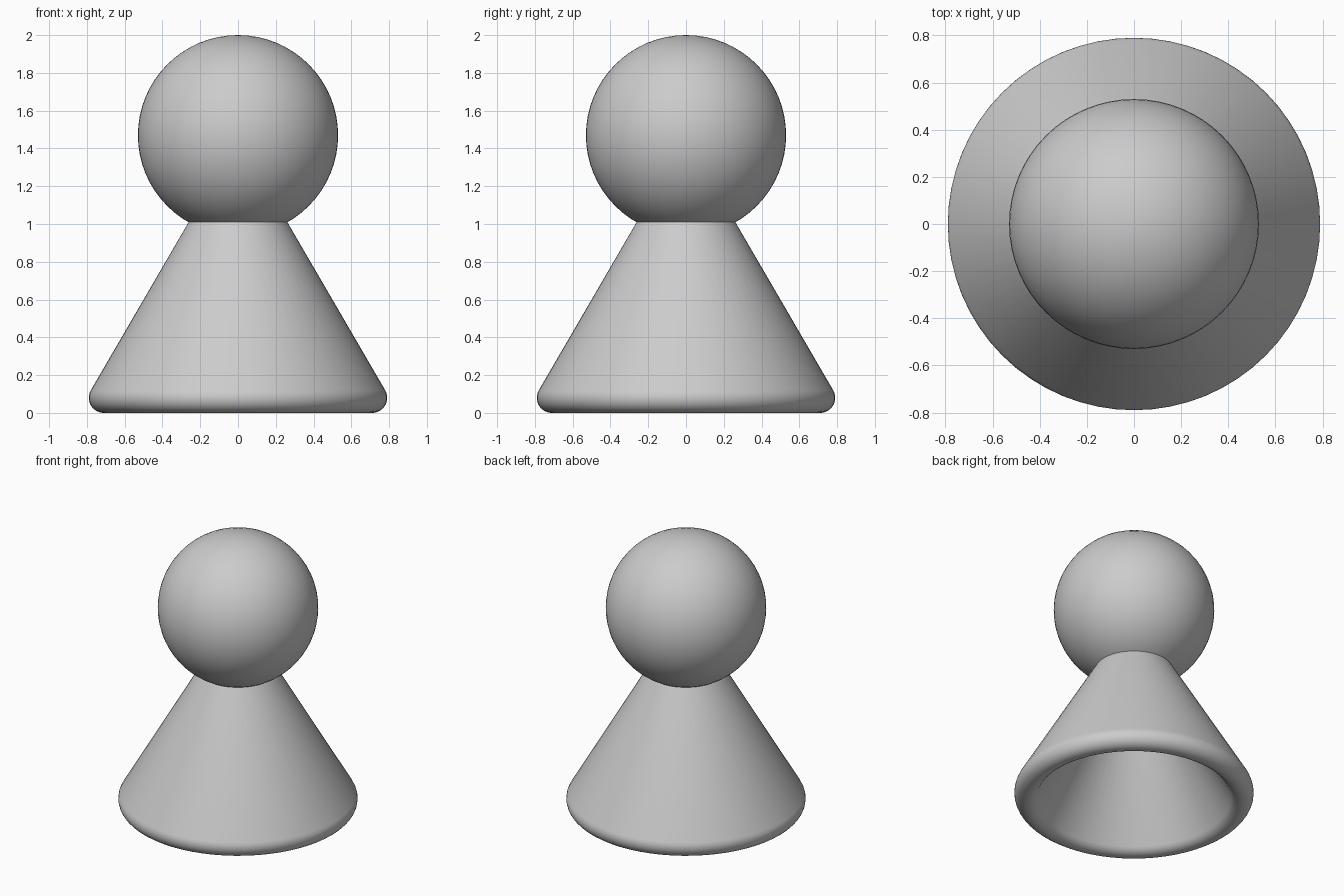
import bpy
import bmesh
from math import cos, sin, pi, radians

cube = bpy.data.objects.get("Cube")
if cube:
    bpy.data.objects.remove(cube, do_unlink=True)

SEGMENTS = 64

# Single matte grey
grey = bpy.data.materials.new("plain grey")
grey.use_nodes = True
colour = (0.6, 0.6, 0.6, 1)
grey.diffuse_color = colour
grey.node_tree.nodes["Principled BSDF"].inputs["Base Color"].default_value = colour


def add_part(name, bm):
    mesh = bpy.data.meshes.new(name)
    bmesh.ops.recalc_face_normals(bm, faces=bm.faces)
    bm.to_mesh(mesh)
    bm.free()
    mesh.materials.append(grey)
    part = bpy.data.objects.new(name, mesh)
    bpy.context.collection.objects.link(part)
    bpy.ops.object.select_all(action="DESELECT")
    part.select_set(True)
    bpy.context.view_layer.objects.active = part
    bpy.ops.object.shade_smooth_by_angle(angle=radians(40))
    return part


def lathe(name, profile):
    """Revolve a closed (radius, height) profile around z."""
    bm = bmesh.new()
    rings = []
    for i in range(SEGMENTS):
        a = 2 * pi * i / SEGMENTS
        rings.append([bm.verts.new((r * cos(a), r * sin(a), z)) for r, z in profile])
    for i, ring in enumerate(rings):
        after = rings[(i + 1) % SEGMENTS]
        for j in range(len(profile)):
            k = (j + 1) % len(profile)
            bm.faces.new((ring[j], after[j], after[k], ring[k]))
    return add_part(name, bm)


# Hollow conical body: thick wall with a fully rounded lower rim
rim_radius, tube = 0.71, 0.08
tilt = radians(30.3)
steps = 16
rim = []
for i in range(steps + 1):
    a = tilt - pi * i / steps
    rim.append((rim_radius + tube * cos(a), tube + tube * sin(a)))
lathe("conical_body", [(0.26, 1.012)] + rim + [(0.09, 0.98)])

# Ball head resting on the neck
bm = bmesh.new()
bmesh.ops.create_uvsphere(bm, u_segments=SEGMENTS, v_segments=32, radius=0.53)
bmesh.ops.translate(bm, verts=bm.verts, vec=(0, 0, 1.47))
add_part("ball_head", bm)
